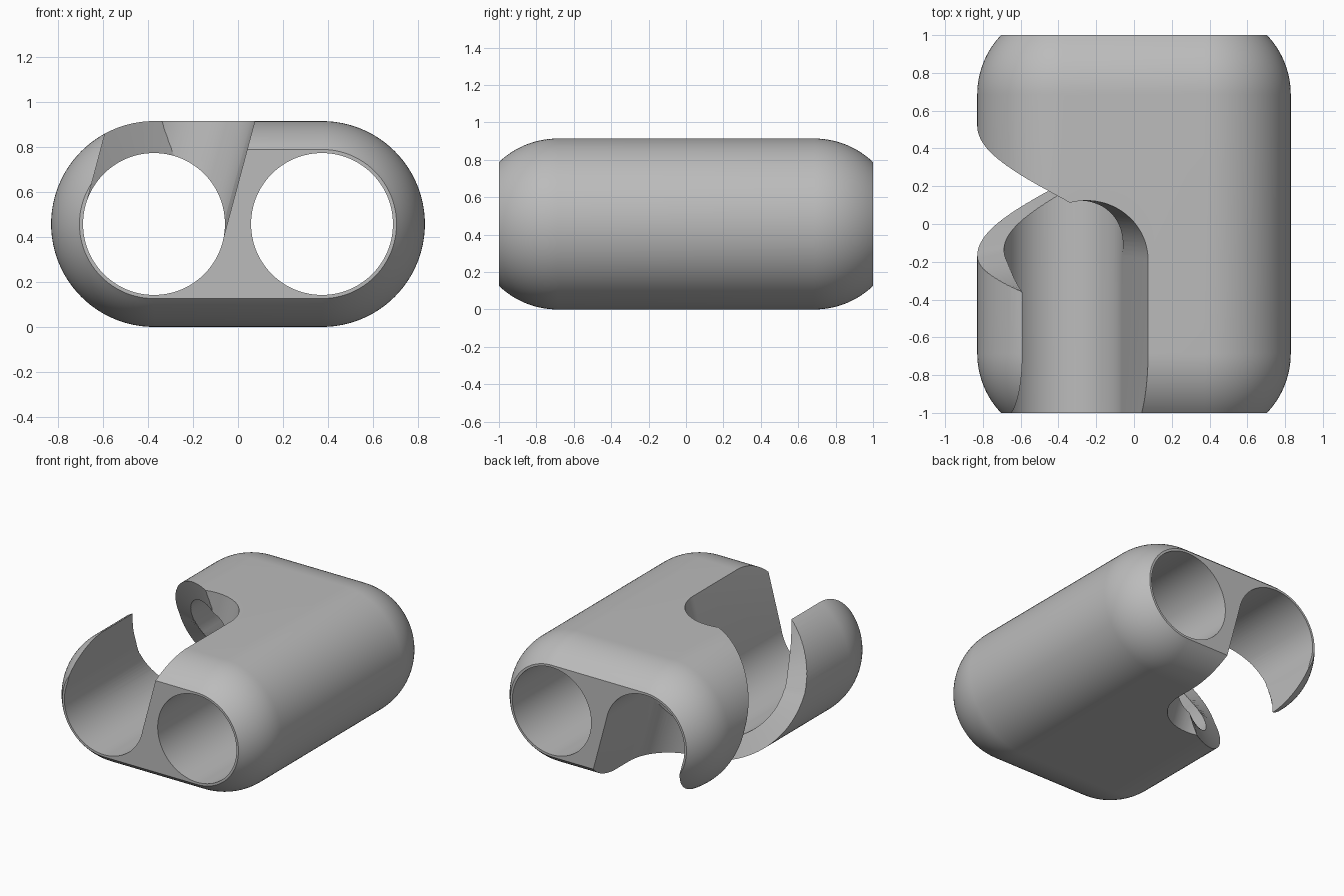
import bpy, bmesh
from math import sin, cos, pi, radians, sqrt

if "Cube" in bpy.data.objects:
    bpy.data.objects.remove(bpy.data.objects["Cube"])

R = 0.457        # outer radius of each tube
BORE = 0.315     # radius of the bores
CX = 0.373       # sideways distance of each tube from the middle
MID_Y = 0.175    # centre of the helical gap
START = 0.685    # where the rounded ends begin

grey = bpy.data.materials.new("grey_plastic")
grey.use_nodes = True
colour = (0.5, 0.5, 0.5, 1)
grey.diffuse_color = colour
grey.node_tree.nodes["Principled BSDF"].inputs["Base Color"].default_value = colour


def loft(name, rings):
    """Join equal closed rings into a capped solid."""
    bm = bmesh.new()
    rows = [[bm.verts.new(p) for p in ring] for ring in rings]
    n = len(rows[0])
    for a, b in zip(rows, rows[1:]):
        for i in range(n):
            j = (i + 1) % n
            bm.faces.new((a[i], a[j], b[j], b[i]))
    bm.faces.new(rows[0])
    bm.faces.new(rows[-1])
    bmesh.ops.recalc_face_normals(bm, faces=bm.faces)
    mesh = bpy.data.meshes.new(name)
    bm.to_mesh(mesh)
    bm.free()
    mesh.materials.append(grey)
    obj = bpy.data.objects.new(name, mesh)
    bpy.context.collection.objects.link(obj)
    return obj


def stadium(r, y, n=48):
    """Pill-shaped outline around both tubes."""
    pts = []
    for side, first in ((1, -pi / 2), (-1, pi / 2)):
        for i in range(n + 1):
            a = first + pi * i / n
            pts.append((side * CX + r * cos(a), y, R + r * sin(a)))
    return pts


def polar(angle, rho, y, t=0):
    """Point around the open tube, with sideways offset t."""
    return (-CX + rho * cos(angle) + t * sin(angle), y,
            R + rho * sin(angle) - t * cos(angle))


# Body with truncated spherical ends
steps = 14
ends = [START + (1 - START) * i / steps for i in range(steps + 1)]
stations = [-y for y in reversed(ends)] + ends
body = loft("connector_body", [
    stadium(sqrt(R * R - (abs(y) - START) ** 2), y) for y in stations])

# Two through bores
cutters = []
for name, x in (("closed_bore_cutter", CX), ("open_bore_cutter", -CX)):
    cutters.append(loft(name, [
        [(x + BORE * cos(2 * pi * i / 96), y, R + BORE * sin(2 * pi * i / 96))
         for i in range(96)] for y in (-1.2, 1.2)]))

# Round-ended slots: top of the front half, bottom of the back half
for name, s in (("front_slot_cutter", -1), ("back_slot_cutter", 1)):
    w = BORE - 0.001
    angle = radians(180 + s * 105)
    arc = [(w * cos(pi * i / 40), MID_Y + s * (0.365 - w * sin(pi * i / 40)))
           for i in range(41)]
    outline = [(w, s * 1.3)] + arc + [(-w, s * 1.3)]
    cutters.append(loft(name, [
        [polar(angle, rho, y, t) for t, y in outline] for rho in (0, 0.9)]))


# Helical gap joining both slots around the outside
def gap_edge(d, rho):
    """Half gap height at d degrees from the outermost line."""
    u = (rho - BORE) / (R - BORE)
    inner = 0.31 + 0.0034 * d
    outer = 0.343 + (0.0043 if d < 0 else 0.0031) * d
    return inner + (outer - inner) * u


rings = []
for i in range(57):
    d = -112 + 4 * i
    a = radians(180 + d)
    rings.append([polar(a, rho, MID_Y + k * gap_edge(k * d, rho))
                  for rho, k in ((0.2, -1), (0.6, -1), (0.6, 1), (0.2, 1))])
cutters.append(loft("helical_gap_cutter", rings))

# Cut everything out of the body
for cutter in cutters:
    mod = body.modifiers.new(cutter.name, "BOOLEAN")
    mod.operation = "DIFFERENCE"
    mod.solver = "EXACT"
    mod.object = cutter
    cutter.hide_render = True
bpy.context.view_layer.objects.active = body
body.select_set(True)
for mod in list(body.modifiers):
    bpy.ops.object.modifier_apply(modifier=mod.name)
for cutter in cutters:
    bpy.data.objects.remove(cutter)

bpy.ops.object.select_all(action="DESELECT")
body.select_set(True)
bpy.ops.object.shade_smooth_by_angle(angle=radians(25))
